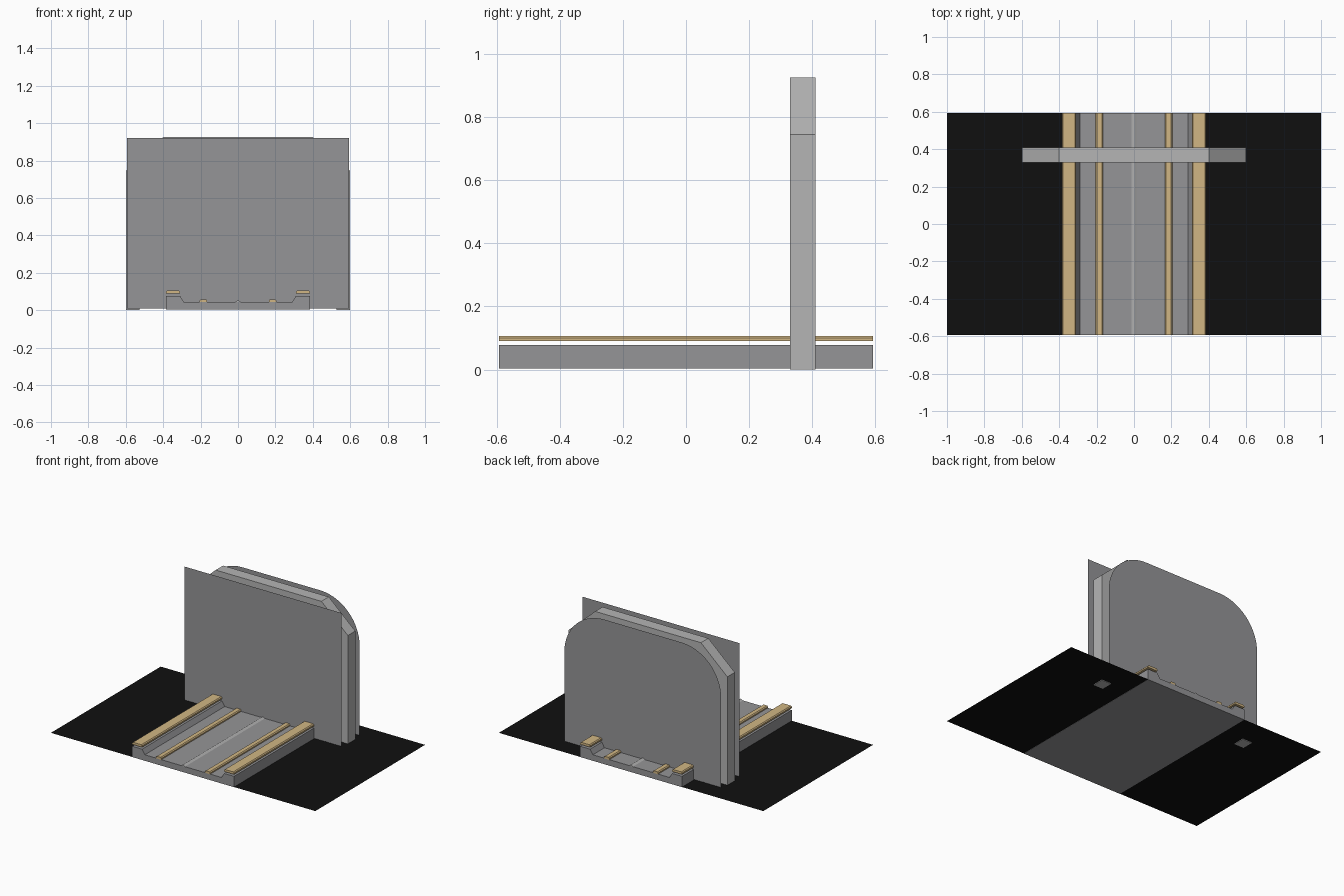
import bpy, math

if "Cube" in bpy.data.objects:
    bpy.data.objects.remove(bpy.data.objects["Cube"], do_unlink=True)

HALF = 0.593     # half length of the track bed
BASE = 0.004     # ground level


def material(name, r, g, b):
    m = bpy.data.materials.new(name)
    m.use_nodes = True
    m.diffuse_color = (r, g, b, 1)
    bsdf = m.node_tree.nodes["Principled BSDF"]
    bsdf.inputs["Base Color"].default_value = (r, g, b, 1)
    bsdf.inputs["Roughness"].default_value = 0.8
    return m


grey = material("mid grey", 0.30, 0.30, 0.31)
pale = material("pale grey", 0.46, 0.46, 0.46)
gold = material("sand gold", 0.64, 0.47, 0.23)
black = material("black", 0.005, 0.005, 0.005)


def add_object(name, verts, faces, mat):
    mesh = bpy.data.meshes.new(name)
    mesh.from_pydata(verts, [], faces)
    mesh.materials.append(mat)
    obj = bpy.data.objects.new(name, mesh)
    bpy.context.scene.collection.objects.link(obj)
    return obj


def extrude(name, profile, y0, y1, mat):
    """Solid from a counter-clockwise (x, z) profile run along y."""
    n = len(profile)
    verts = [(x, y, z) for y in (y0, y1) for x, z in profile]
    faces = [tuple(range(n)), tuple(range(2 * n - 1, n - 1, -1))]
    for i in range(n):
        j = (i + 1) % n
        faces.append((j, i, n + i, n + j))
    return add_object(name, verts, faces, mat)


def sheet(name, outline, y, mat):
    """Single upright face from an (x, z) outline."""
    add_object(name, [(x, y, z) for x, z in outline],
               [tuple(range(len(outline)))], mat)


def mirrored(points):
    """Complete a right-hand outline with its mirror image."""
    return points + [(-x, z) for x, z in reversed(points)]


# Ground sheet
add_object("ground_sheet",
           [(-1, -HALF, BASE), (1, -HALF, BASE), (1, HALF, BASE), (-1, HALF, BASE)],
           [(0, 1, 2, 3)], black)

# Track bed with raised edges
extrude("track_bed",
        mirrored([(0.385, BASE - 0.001), (0.385, 0.077), (0.31, 0.077), (0.29, 0.044)]),
        -HALF, HALF, grey)

# Low ridge down the middle
extrude("centre_ridge", [(-0.016, 0.043), (0.016, 0.043), (0.004, 0.051), (-0.004, 0.051)],
        -HALF, HALF, pale)


def rail(name, x0, x1, z0, z1, bevel):
    extrude(name, [(x0, z0), (x1, z0), (x1, z1 - bevel), (x1 - bevel, z1),
                   (x0 + bevel, z1), (x0, z1 - bevel)], -HALF, HALF, gold)


# Inner rails on the bed and outer rails floating over its edges
for side, s in (("left", 1), ("right", -1)):
    for kind, a, b, z0, z1 in (("inner", 0.165, 0.205, 0.042, 0.058),
                               ("outer", 0.31, 0.385, 0.09, 0.106)):
        x0, x1 = sorted((s * a, s * b))
        rail(f"{side}_{kind}_rail", x0, x1, z0, z1, 0.006)

# Gateway arch with chamfered shoulders, as a ring of quads
outer = mirrored([(0.6, 0), (0.6, 0.745), (0.4, 0.925)])
inner = mirrored([(0.527, 0), (0.527, 0.712), (0.372, 0.852)])
extrude("gateway_arch", outer + inner[::-1], 0.33, 0.41, pale)

# Square screen in front of the arch
sheet("front_screen", mirrored([(0.593, 0.008), (0.593, 0.92)]), 0.27, grey)

# Round-shouldered screen behind the arch
R = 0.3
arc = [(0.593 - R + R * math.cos(a), 0.92 - R + R * math.sin(a))
       for a in (math.pi / 2 * i / 14 for i in range(15))]
sheet("back_screen", mirrored([(0.593, 0.008)] + arc)[::-1], 0.467, grey)
